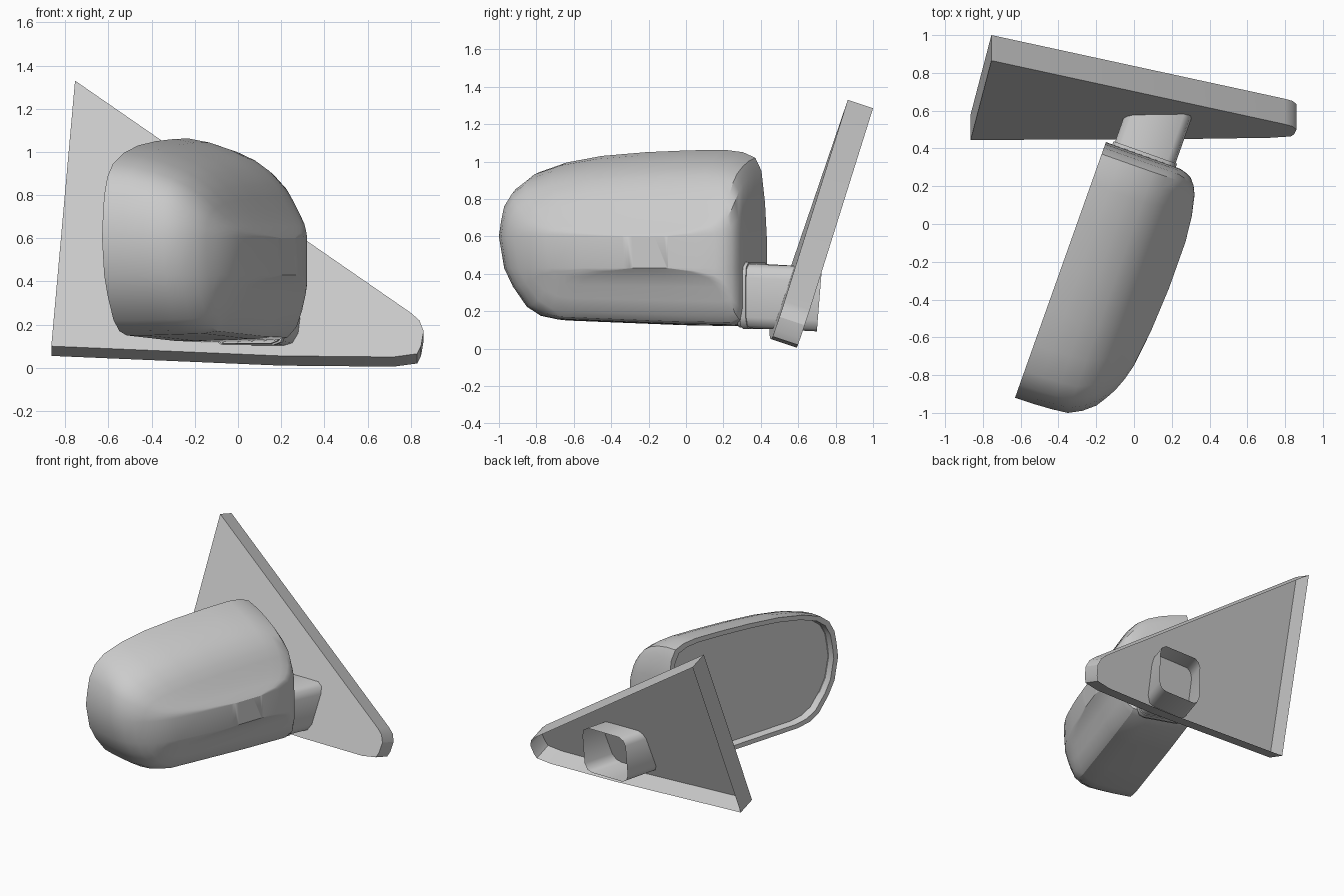
import bpy, bmesh
from mathutils import Vector

cube = bpy.data.objects.get("Cube")
if cube:
    bpy.data.objects.remove(cube)

grey = bpy.data.materials.new("plain grey")
grey.use_nodes = True
grey.diffuse_color = (0.6, 0.6, 0.6, 1)
grey.node_tree.nodes["Principled BSDF"].inputs["Base Color"].default_value = (0.6, 0.6, 0.6, 1)

# Mirror frame: u runs along the opening, n is depth into the housing
ORIGIN = Vector((-0.63, -0.92, 0))
U = Vector((0.335, 0.942, 0))
N = Vector((0.942, -0.335, 0))


def place(u, n, z):
    return ORIGIN + U * u + N * n + Vector((0, 0, z))


def loft(name, rings, cap_start=False, cap_end=False, angle=0.5):
    """Bridge a list of equal rings into one object."""
    bm = bmesh.new()
    loops = [[bm.verts.new(p) for p in ring] for ring in rings]
    for a, b in zip(loops, loops[1:]):
        for i in range(len(a)):
            j = (i + 1) % len(a)
            bm.faces.new((a[i], a[j], b[j], b[i]))
    if cap_start:
        bm.faces.new(loops[0])
    if cap_end:
        bm.faces.new(loops[-1])
    bmesh.ops.recalc_face_normals(bm, faces=bm.faces)
    mesh = bpy.data.meshes.new(name)
    bm.to_mesh(mesh)
    bm.free()
    mesh.materials.append(grey)
    obj = bpy.data.objects.new(name, mesh)
    bpy.context.collection.objects.link(obj)
    bpy.ops.object.select_all(action='DESELECT')
    obj.select_set(True)
    bpy.context.view_layer.objects.active = obj
    bpy.ops.object.shade_smooth_by_angle(angle=angle)
    return obj


# Opening outline (u, z), starting at the outer tip and going over the top
LENGTH, BAND_TOP, BAND_LOW = 1.437, 0.6, 0.43
outline = [(0, 0.6), (0.012, 0.7), (0.03, 0.8), (0.075, 0.885), (0.15, 0.945),
           (0.3, 0.995), (0.5, 1.03), (0.75, 1.05), (1.0, 1.06), (1.2, 1.062),
           (1.3, 1.05), (1.37, 1.02), (1.405, 0.95), (1.425, 0.78), (1.435, 0.6),
           (1.437, 0.43), (1.437, 0.2), (1.425, 0.14), (1.38, 0.118),
           (1.0, 0.125), (0.6, 0.14), (0.34, 0.15), (0.24, 0.17), (0.16, 0.22),
           (0.08, 0.33), (0.03, 0.43)]

# Housing stations: depth, outer end, inner end, top scale, bottom scale
stations = [(0, 0, 1.437, 1, 1), (0.1, 0.002, 1.437, 0.96, 1),
            (0.2, 0.008, 1.437, 0.89, 0.99), (0.29, 0.018, 1.437, 0.8, 0.98),
            (0.36, 0.055, 1.437, 0.69, 0.97), (0.42, 0.106, 1.435, 0.54, 0.93),
            (0.455, 0.16, 1.425, 0.41, 0.82), (0.486, 0.215, 1.41, 0.29, 0.57),
            (0.515, 0.29, 1.375, 0.19, 0.32), (0.536, 0.371, 1.33, 0.12, 0.17),
            (0.56, 0.57, 1.22, 0.05, 0.06), (0.574, 0.82, 1.08, 0, 0)]


def housing_ring(n, u0, u1, top, low):
    ring = []
    for u, z in outline:
        if z > BAND_TOP:
            z = BAND_TOP + (z - BAND_TOP) * top
        elif z < BAND_LOW:
            z = BAND_LOW + (z - BAND_LOW) * low
        ring.append(place(u0 + u / LENGTH * (u1 - u0), n, z))
    return ring


def inset_ring(n, su, sz):
    return [place(0.73 + (u - 0.73) * su, n, 0.58 + (z - 0.58) * sz) for u, z in outline]


# Rounded shell with its rim and the recessed lip
loft("mirror_housing",
     [inset_ring(0.045, 0.935, 0.905), inset_ring(0, 0.95, 0.925)]
     + [housing_ring(*s) for s in stations], cap_end=True)

# Flat glass at the bottom of the recess
loft("mirror_glass",
     [inset_ring(0.045, 0.935, 0.905), inset_ring(0.048, 0.93, 0.9)], cap_end=True)

# Triangular mounting plate: sloped sheet with side walls, open at the back
plate = [(-0.755, 1.33), (-0.865, 0.1), (0.2, 0.055), (0.72, 0.05), (0.83, 0.065),
         (0.848, 0.1), (0.86, 0.17), (0.84, 0.22), (0.8, 0.255)]
sheet = [Vector((x, 0.445 + 0.018 * (x + 0.865) + 0.34 * (z - 0.1), z)) for x, z in plate]
wall = Vector((0, 0.135, -0.045))
loft("mounting_plate", [sheet, [p + wall for p in sheet]], cap_start=True)

# Hollow arm from the housing through the plate
section = [(0.045, 0.17), (0.045, 0.4), (0.06, 0.435), (0.09, 0.455), (0.34, 0.455),
           (0.375, 0.43), (0.385, 0.38), (0.385, 0.17), (0.365, 0.125),
           (0.33, 0.112), (0.09, 0.112), (0.06, 0.13)]


def arm_end(n, z):
    y = 0.725 + 0.08 * (z - 0.43)
    return place((y + 0.92 + 0.335 * n) / 0.942, n, z - 0.02)


loft("mirror_arm", [[place(1.4, n, z) for n, z in section],
                    [arm_end(n, z) for n, z in section]], cap_start=True, angle=0.8)

# Thin collar where the arm meets the housing
collar = [(0.215 + (n - 0.215) * 1.05, 0.285 + (z - 0.285) * 1.04) for n, z in section]
loft("arm_collar", [[place(u, n, z) for n, z in collar] for u in (1.42, 1.455)],
     cap_start=True, cap_end=True, angle=0.8)
